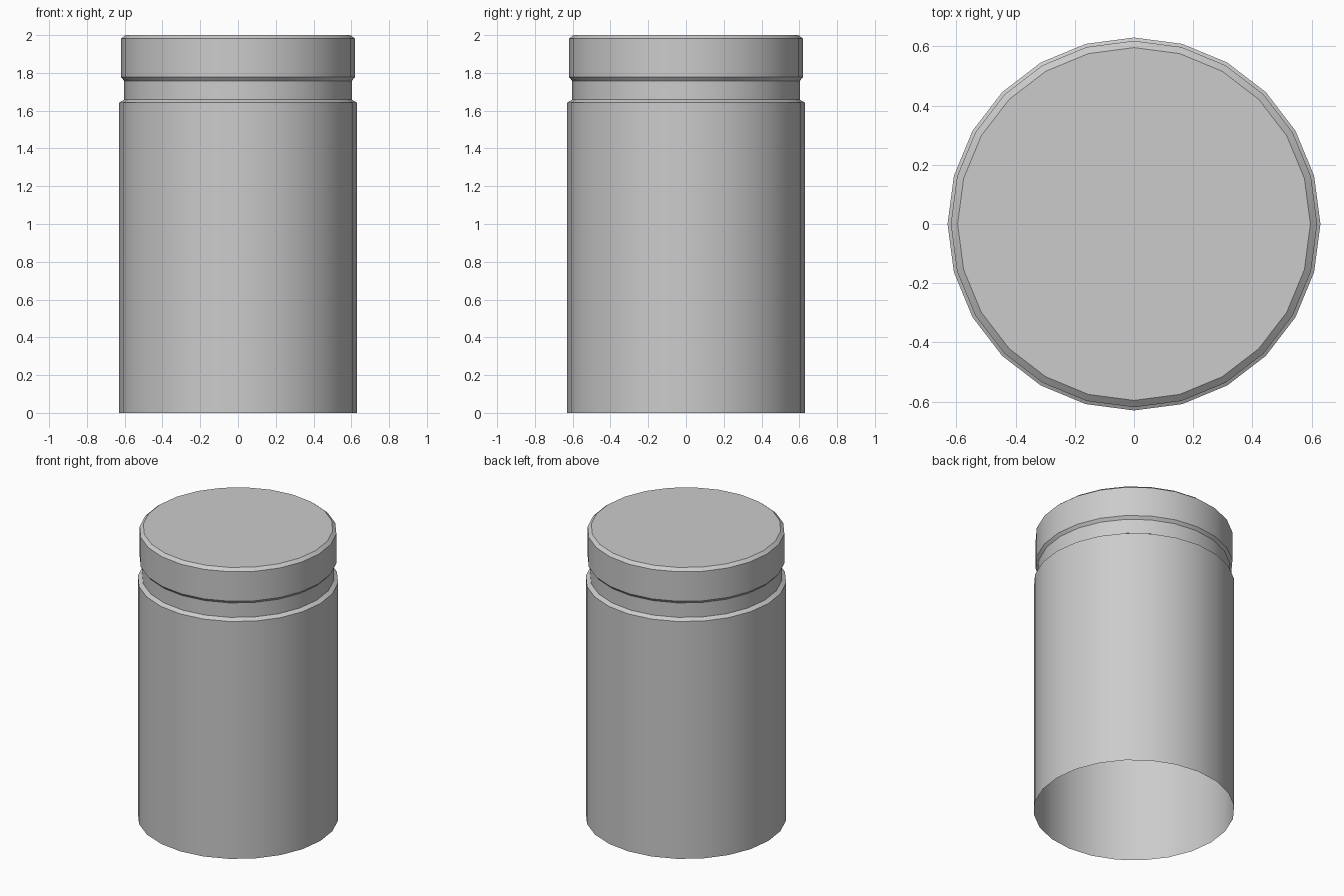
import bpy, bmesh, math

if "Cube" in bpy.data.objects:
    bpy.data.objects.remove(bpy.data.objects["Cube"])

SIDES = 24


def lathe(name, profile, cap_top=False):
    """Spin a (radius, z) profile, listed bottom to top, around the z axis."""
    bm = bmesh.new()
    rings = []
    for r, z in profile:
        rings.append([bm.verts.new((r * math.cos(math.tau * i / SIDES),
                                    r * math.sin(math.tau * i / SIDES), z))
                      for i in range(SIDES)])
    for low, high in zip(rings, rings[1:]):
        for i in range(SIDES):
            j = (i + 1) % SIDES
            bm.faces.new((low[i], low[j], high[j], high[i]))
    if cap_top:
        bm.faces.new(rings[-1])
    mesh = bpy.data.meshes.new(name)
    bm.to_mesh(mesh)
    bm.free()
    obj = bpy.data.objects.new(name, mesh)
    bpy.context.collection.objects.link(obj)
    bpy.ops.object.select_all(action='DESELECT')
    obj.select_set(True)
    bpy.context.view_layer.objects.active = obj
    bpy.ops.object.shade_smooth_by_angle(angle=math.radians(30))
    return obj


# Jar body: open underneath, bevelled shoulder and narrow neck
lathe("jar_body", [(0.63, 0), (0.63, 1.642), (0.603, 1.658), (0.603, 1.758)])

# Lid: bevelled lower and upper rims with a flat top
lathe("lid", [(0.603, 1.758), (0.619, 1.777), (0.619, 1.981), (0.596, 2.0)],
      cap_top=True)
